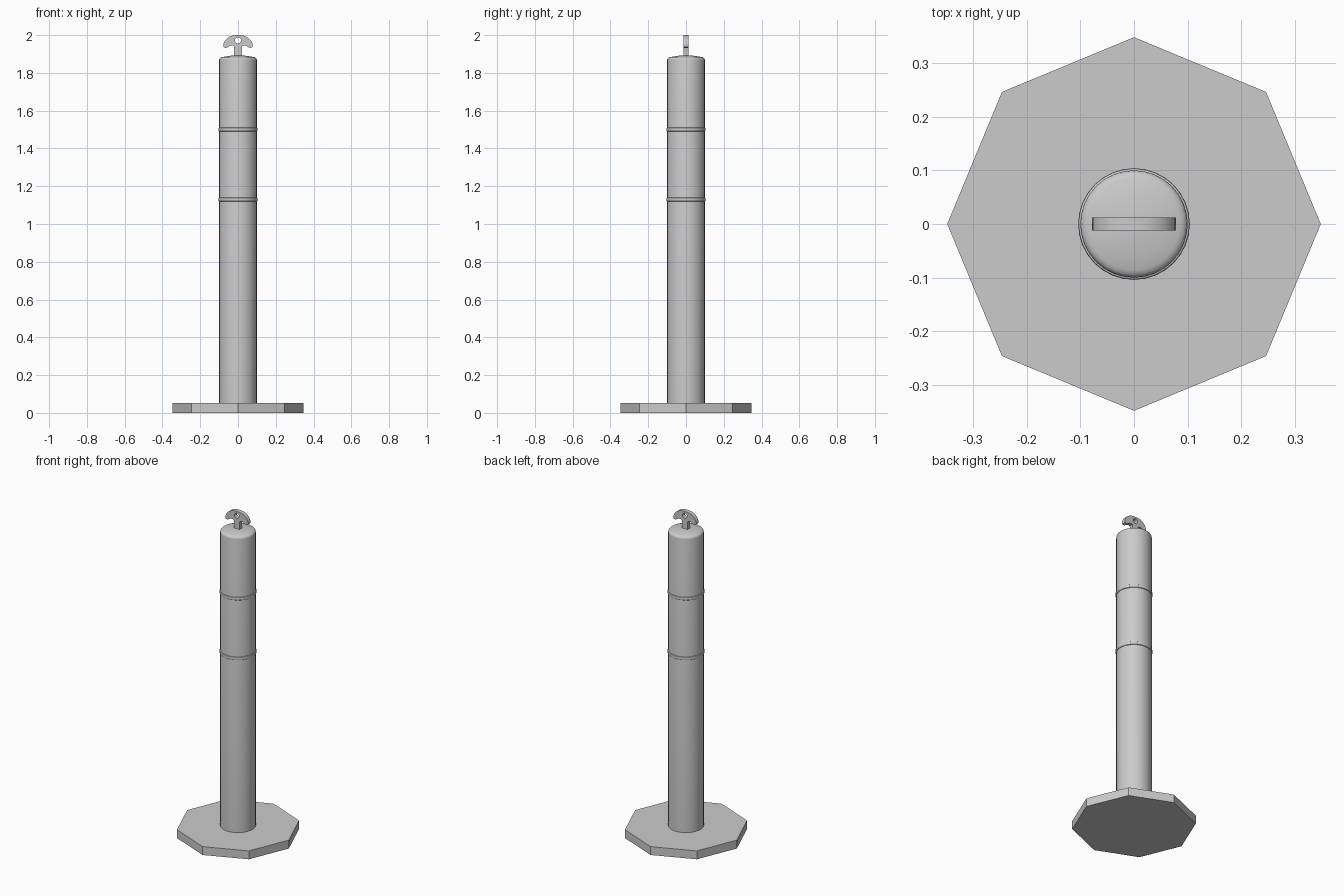
import bpy, bmesh, math

if "Cube" in bpy.data.objects:
    bpy.data.objects.remove(bpy.data.objects["Cube"])


def shade(obj, angle=35):
    bpy.ops.object.select_all(action='DESELECT')
    obj.select_set(True)
    bpy.context.view_layer.objects.active = obj
    bpy.ops.object.shade_smooth_by_angle(angle=math.radians(angle))


def revolve(name, profile, segments=32, closed=False):
    """Spin an (r, z) profile around the z axis."""
    bm = bmesh.new()
    verts = [bm.verts.new((r, 0, z)) for r, z in profile]
    edges = [bm.edges.new(pair) for pair in zip(verts, verts[1:])]
    if closed:
        edges.append(bm.edges.new((verts[-1], verts[0])))
    bmesh.ops.spin(bm, geom=verts + edges, cent=(0, 0, 0), axis=(0, 0, 1),
                   angle=2 * math.pi, steps=segments)
    bmesh.ops.remove_doubles(bm, verts=bm.verts, dist=1e-5)
    bmesh.ops.recalc_face_normals(bm, faces=bm.faces)
    mesh = bpy.data.meshes.new(name)
    bm.to_mesh(mesh)
    bm.free()
    obj = bpy.data.objects.new(name, mesh)
    bpy.context.collection.objects.link(obj)
    shade(obj)
    return obj


# Octagonal base, corners on the axes
bpy.ops.mesh.primitive_cylinder_add(vertices=8, radius=0.348, depth=0.052,
                                    location=(0, 0, 0.026))
bpy.context.object.name = "base"

# Post with rounded, slightly domed cap
revolve("post", [(0, 0.05), (0.1, 0.05), (0.1, 1.868), (0.0985, 1.875),
                 (0.094, 1.88), (0.086, 1.883), (0.06, 1.888),
                 (0.03, 1.892), (0, 1.893)])

# Raised bands
for name, z in (("lower_band", 1.13), ("upper_band", 1.50)):
    bead = [(0.095, z - 0.01), (0.1, z - 0.01), (0.103, z - 0.008),
            (0.104, z - 0.004), (0.104, z + 0.004), (0.103, z + 0.008),
            (0.1, z + 0.01), (0.095, z + 0.01)]
    revolve(name, bead, closed=True)

# Handle: mirrored outline with a round hole, extruded in depth
right = [(0.02, 1.88), (0.02, 1.938), (0.022, 1.943), (0.028, 1.945),
         (0.041, 1.944), (0.05, 1.939), (0.058, 1.934), (0.067, 1.932),
         (0.075, 1.936), (0.078, 1.944), (0.076, 1.956), (0.069, 1.970),
         (0.058, 1.982), (0.045, 1.991), (0.03, 1.997), (0.015, 1.9995)]
outline = right + [(0, 2.0)] + [(-x, z) for x, z in reversed(right)]
hole = [(0.016 * math.cos(a), 1.972 + 0.016 * math.sin(a))
        for a in (2 * math.pi * i / 20 for i in range(20))]
curve = bpy.data.curves.new("handle", 'CURVE')
curve.dimensions = '2D'
curve.fill_mode = 'BOTH'
curve.extrude = 0.0125
for loop in (outline, hole):
    spline = curve.splines.new('POLY')
    spline.points.add(len(loop) - 1)
    for point, (x, z) in zip(spline.points, loop):
        point.co = (x, z, 0, 1)
    spline.use_cyclic_u = True
handle = bpy.data.objects.new("handle", curve)
handle.rotation_euler = (math.pi / 2, 0, 0)
bpy.context.collection.objects.link(handle)
bpy.ops.object.select_all(action='DESELECT')
handle.select_set(True)
bpy.context.view_layer.objects.active = handle
bpy.ops.object.convert(target='MESH')
handle = bpy.context.object
bm = bmesh.new()
bm.from_mesh(handle.data)
bmesh.ops.remove_doubles(bm, verts=bm.verts, dist=1e-5)
bmesh.ops.recalc_face_normals(bm, faces=bm.faces)
bm.to_mesh(handle.data)
bm.free()
shade(handle, 40)
